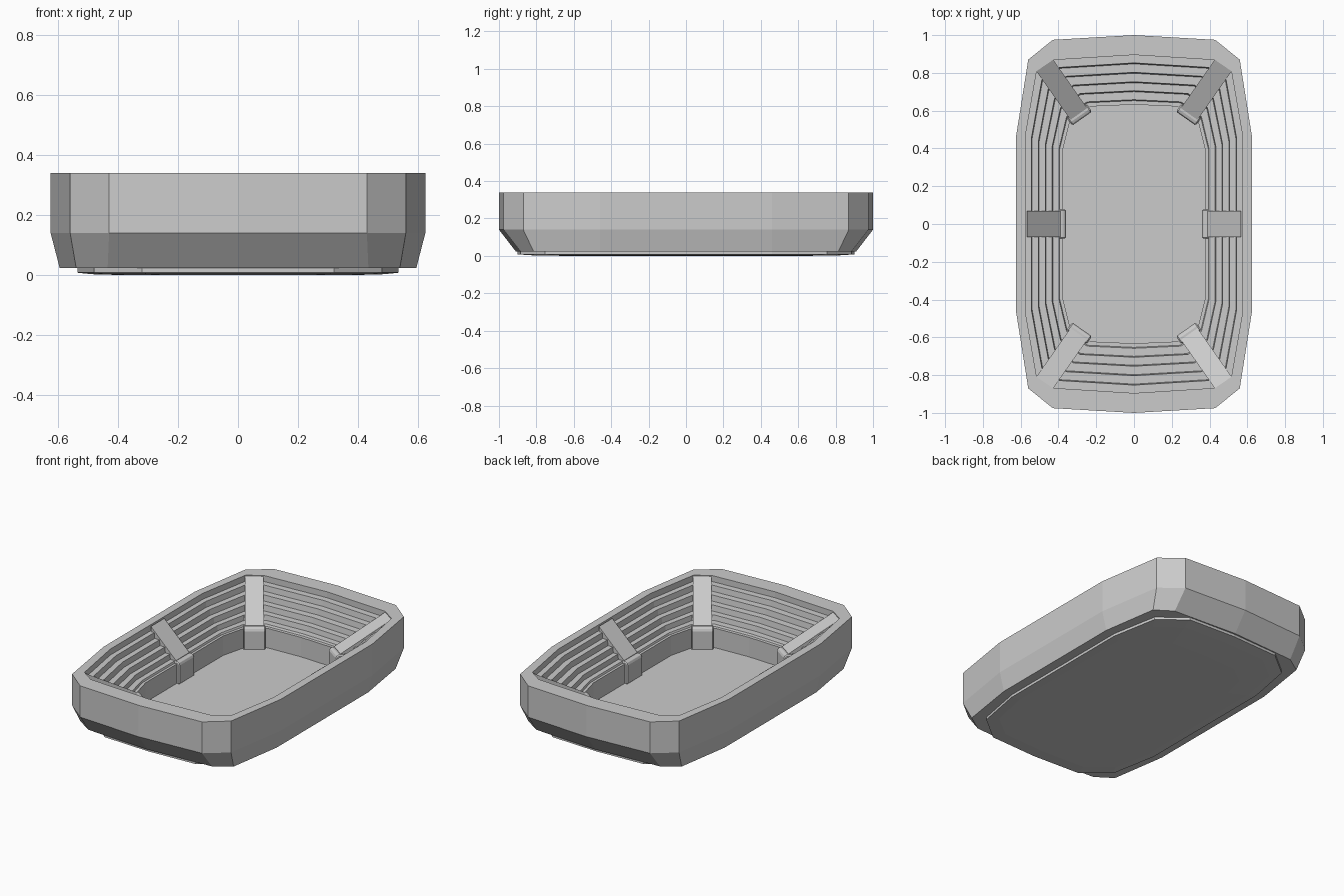
import bpy, bmesh, math
from mathutils import Matrix

if "Cube" in bpy.data.objects:
    bpy.data.objects.remove(bpy.data.objects["Cube"])


def add_object(name, bm):
    bmesh.ops.recalc_face_normals(bm, faces=bm.faces[:])
    me = bpy.data.meshes.new(name)
    bm.to_mesh(me)
    bm.free()
    ob = bpy.data.objects.new(name, me)
    bpy.context.collection.objects.link(ob)
    return ob


def outline(q):
    # quarter outline (first point on the y axis) mirrored to 14 points
    right = q + [(x, -y) for x, y in reversed(q)]
    return right + [(-x, y) for x, y in reversed(right[1:-1])]


def loft(name, rings):
    # stack of outlines, capped at both ends
    bm = bmesh.new()
    loops = [[bm.verts.new((x, y, z)) for x, y in outline(q)] for q, z in rings]
    for a, b in zip(loops, loops[1:]):
        n = len(a)
        for i in range(n):
            j = (i + 1) % n
            bm.faces.new((a[i], a[j], b[j], b[i]))
    bm.faces.new(loops[0])
    bm.faces.new(loops[-1])
    return add_object(name, bm)


def mix(a, b, t):
    return [(p[0] + (q[0] - p[0]) * t, p[1] + (q[1] - p[1]) * t) for p, q in zip(a, b)]


rim_out = [(0, 1.0), (.43, .975), (.56, .87), (.625, .46)]
hull_low = [(0, .91), (.435, .885), (.54, .815), (.595, .46)]
rim_in = [(0, .895), (.43, .868), (.515, .81), (.575, .465)]
pit = [(0, .632), (.23, .622), (.34, .54), (.378, .39)]
plate = [(0, .9), (.32, .885), (.48, .755), (.535, .46)]

# Hull with terraced seating and sunken floor
rings = [(hull_low, .024), (rim_out, .14), (rim_out, .34), (rim_in, .34), (rim_in, .302)]
edges = [.16, .35, .54, .72, .9]
levels = [.302, .266, .23, .194, .162, .15]
for i, t in enumerate(edges):
    rings.append((mix(rim_in, pit, t), levels[i]))
    rings.append((mix(rim_in, pit, t + .02), levels[i + 1]))
rings += [(pit, .15), (pit, .026)]
loft("stadium_bowl", rings)

# Base plate under the hull, with a slightly lower centre
loft("base_plate", [(pit, 0), (mix(plate, pit, .3), .003), (plate, .008), (plate, .026)])


def prism(name, profile, width, pos, angle):
    # (r, z) profile extruded sideways, then aimed outward
    bm = bmesh.new()
    sides = [[bm.verts.new((r, s * width / 2, z)) for r, z in profile] for s in (-1, 1)]
    n = len(profile)
    for f in sides:
        bm.faces.new(f)
    for i in range(n):
        j = (i + 1) % n
        bm.faces.new((sides[0][i], sides[0][j], sides[1][j], sides[1][i]))
    bm.transform(Matrix.Translation((*pos, 0)) @ Matrix.Rotation(angle, 4, 'Z'))
    return add_object(name, bm)


def buttress(label, pos, angle, length, width):
    # sloped rib over the seats, and the pier at its foot
    prism(label + "_rib", [(.03, .03), (.03, .165), (length, .335), (length, .2), (length - .06, .03)],
          width, pos, angle)
    pier = prism(label + "_pier", [(0, .02), (0, .15), (.012, .162), (.05, .162), (.05, .02)],
                 width + .02, pos, angle)
    bev = pier.modifiers.new("bevel", 'BEVEL')
    bev.width = .007
    bev.segments = 1


for sx, side in ((1, "right"), (-1, "left")):
    buttress("side_" + side, (sx * .36, 0), 0 if sx > 0 else math.pi, .207, .135)
    for sy, end in ((1, "back"), (-1, "front")):
        ang = math.atan2(sy * .285, sx * .2)
        buttress(f"corner_{end}_{side}", (sx * .275, sy * .558), ang, .345, .108)
